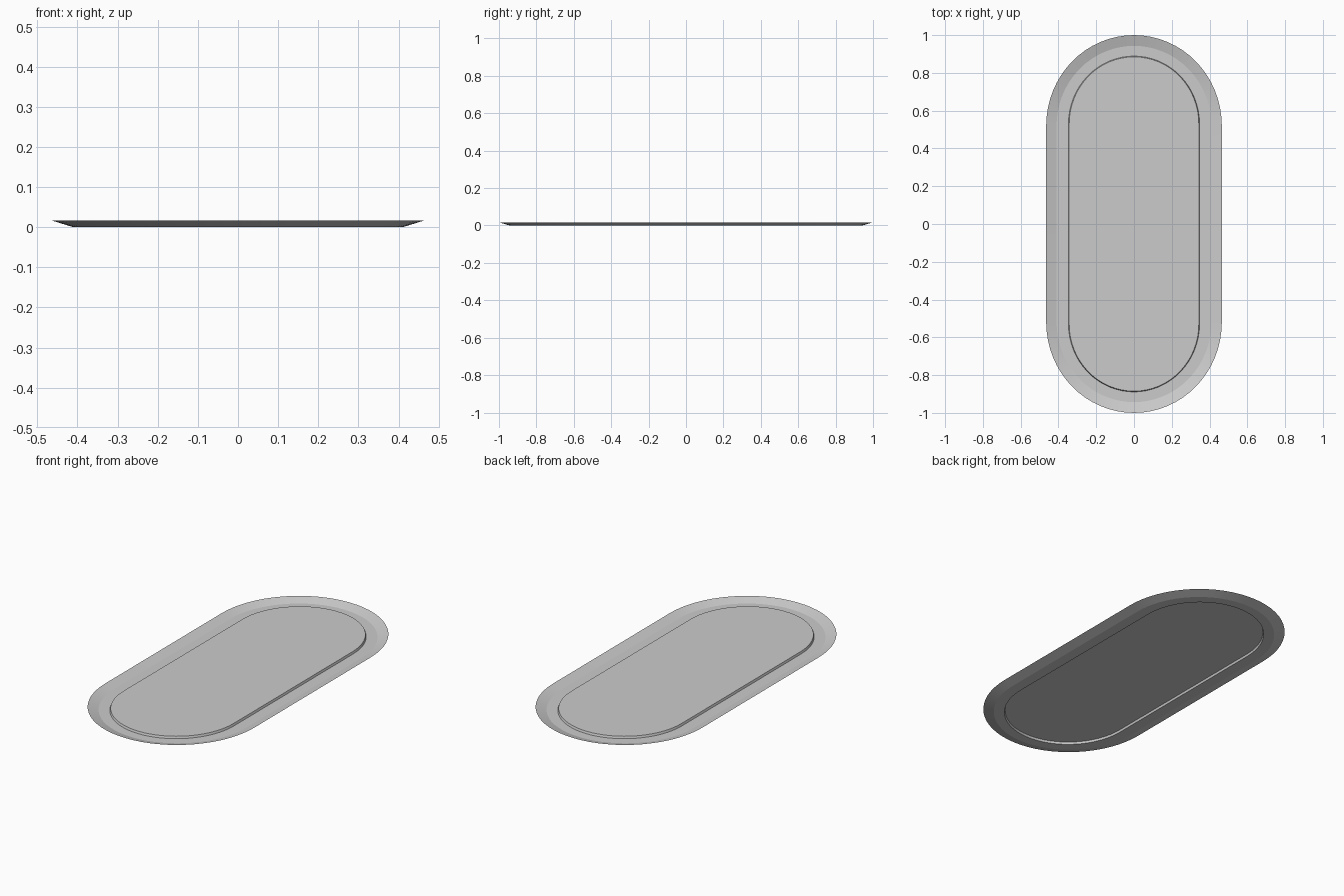
import bpy, bmesh, math

if "Cube" in bpy.data.objects:
    bpy.data.objects.remove(bpy.data.objects["Cube"])

SEG = 32  # segments per rounded end


def outline(bm, half_w, half_l, straight, z):
    """Loop of vertices: straight sides with a rounded end front and back."""
    loop = []
    for sign, start in ((1, 0.0), (-1, math.pi)):
        for i in range(SEG + 1):
            a = start + math.pi * i / SEG
            loop.append(bm.verts.new((half_w * math.cos(a),
                                      sign * straight + (half_l - straight) * math.sin(a), z)))
    return loop


def bridge(bm, outer, inner):
    n = len(outer)
    for i in range(n):
        j = (i + 1) % n
        bm.faces.new((outer[i], outer[j], inner[j], inner[i]))


bm = bmesh.new()

# flared lip, flat ledge, small step, raised centre panel
profile = [
    (0.465, 1.0, 0.52, 0.017),
    (0.41, 0.943, 0.52, 0.0),
    (0.347, 0.889, 0.53, 0.0),
    (0.343, 0.885, 0.53, 0.012),
]
loops = [outline(bm, *p) for p in profile]
for a, b in zip(loops, loops[1:]):
    bridge(bm, a, b)
bm.faces.new(loops[-1])

mesh = bpy.data.meshes.new("oval_tray")
bm.to_mesh(mesh)
bm.free()
tray = bpy.data.objects.new("oval_tray", mesh)
bpy.context.collection.objects.link(tray)

# smooth rounded ends, crisp creases
bpy.context.view_layer.objects.active = tray
tray.select_set(True)
bpy.ops.object.shade_smooth_by_angle(angle=math.radians(12))
